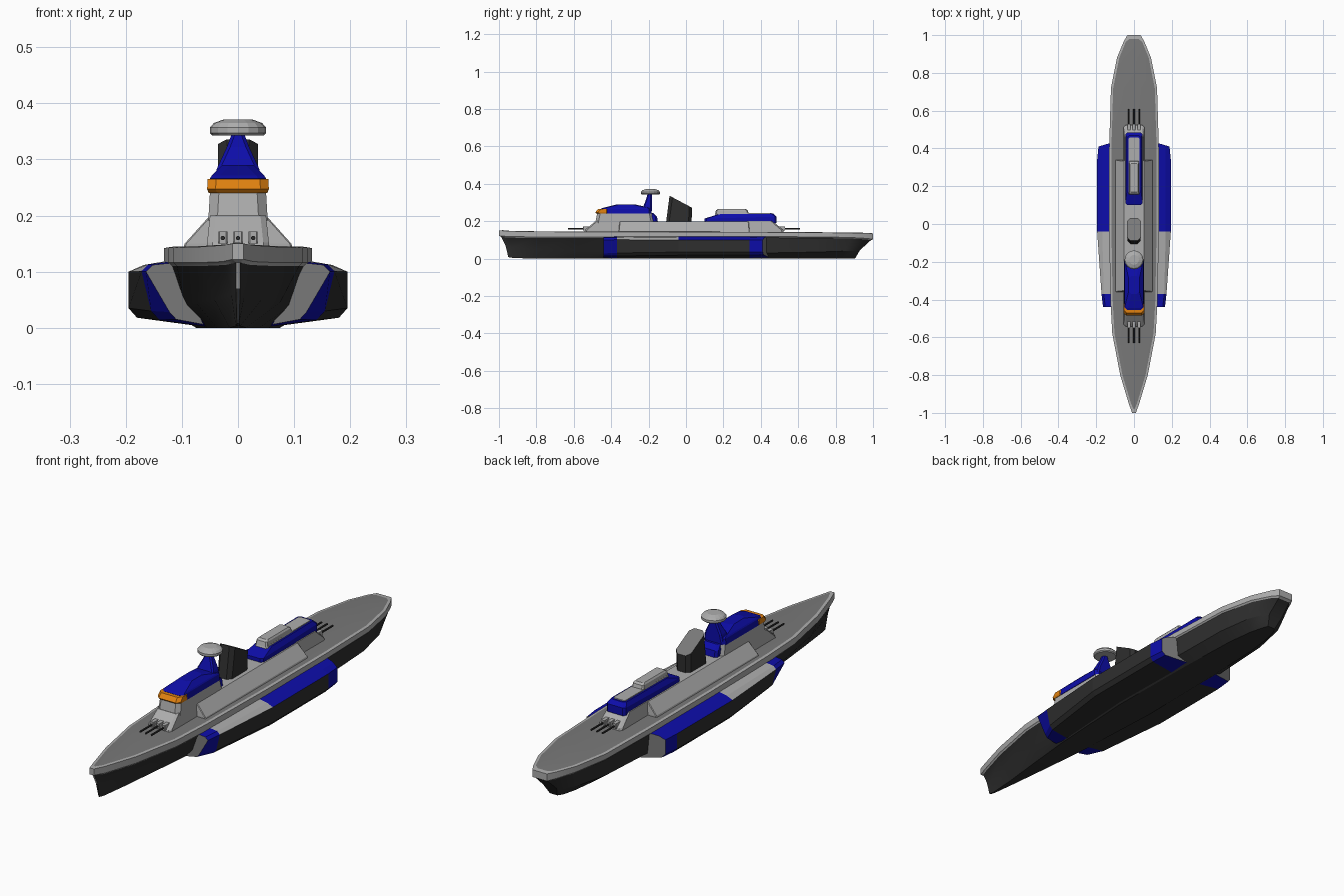
import bpy, bmesh, math
from mathutils import Vector


def material(name, rgb):
    m = bpy.data.materials.new(name)
    m.diffuse_color = (*rgb, 1)
    return m


LIGHT = material("light_grey", (0.42, 0.42, 0.42))
DECK = material("deck_grey", (0.19, 0.19, 0.19))
DARK = material("hull_black", (0.028, 0.028, 0.028))
BLUE = material("trim_blue", (0.004, 0.004, 0.40))
ORANGE = material("window_orange", (0.75, 0.22, 0.005))
MATS = [LIGHT, DECK, DARK, BLUE, ORANGE]
L, K, D, B, O = range(5)


def finish(name, bm, mats=MATS):
    bmesh.ops.recalc_face_normals(bm, faces=bm.faces)
    me = bpy.data.meshes.new(name)
    bm.to_mesh(me)
    bm.free()
    for m in mats:
        me.materials.append(m)
    ob = bpy.data.objects.new(name, me)
    bpy.context.collection.objects.link(ob)
    return ob


def skin(bm, rings, rule):
    """Join equal rings of points; rule(segment, strip) gives the colour."""
    vs = [[bm.verts.new(p) for p in r] for r in rings]
    n = len(vs[0])
    for i in range(len(vs) - 1):
        for j in range(n):
            k = (j + 1) % n
            f = bm.faces.new((vs[i][j], vs[i][k], vs[i + 1][k], vs[i + 1][j]))
            f.material_index = rule(i, j)
    return vs


def tower(name, rings, colour, cut=0.012, inset=None):
    """Stack of chamfered rectangles: (z or (z_front, z_back), y0, y1, half width)."""
    bm = bmesh.new()
    out = []
    for z, y0, y1, w in rings:
        za, zb = z if isinstance(z, tuple) else (z, z)
        half = [(w - cut, y0), (w, y0 + cut), (w, y1 - cut), (w - cut, y1)]
        pts = half + [(-x, y) for x, y in reversed(half)]
        out.append([(x, y, za + (zb - za) * (y - y0) / (y1 - y0)) for x, y in pts])
    vs = skin(bm, out, lambda i, j: colour)
    for r in (vs[0], vs[-1]):
        f = bm.faces.new(r)
        f.material_index = colour
    if inset:
        bmesh.ops.inset_individual(bm, faces=[f], thickness=inset[0], depth=-0.004)
        f.material_index = inset[1]
    return finish(name, bm)


# Hull: y deck, y bilge, y keel, half widths deck / bilge / keel, z keel, bilge, rim, deck
stations = [
    (-1.0, -0.965, -0.95, 0.010, 0.004, 0.002, 0.008, 0.070, 0.122, 0.150),
    (-0.95, -0.93, -0.92, 0.028, 0.012, 0.004, 0.003, 0.060, 0.118, 0.147),
    (-0.80, -0.80, -0.80, 0.073, 0.042, 0.015, 0, 0.050, 0.116, 0.144),
    (-0.58, -0.58, -0.58, 0.115, 0.075, 0.038, 0, 0.045, 0.116, 0.143),
    (-0.40, -0.40, -0.40, 0.125, 0.095, 0.055, 0, 0.040, 0.116, 0.143),
    (0.0, 0.0, 0.0, 0.132, 0.122, 0.075, 0, 0.030, 0.118, 0.142),
    (0.42, 0.42, 0.42, 0.131, 0.118, 0.070, 0, 0.030, 0.118, 0.141),
    (0.72, 0.70, 0.70, 0.122, 0.108, 0.060, 0, 0.035, 0.116, 0.139),
    (0.88, 0.85, 0.82, 0.090, 0.080, 0.045, 0, 0.040, 0.113, 0.137),
    (0.965, 0.91, 0.88, 0.055, 0.052, 0.030, 0, 0.042, 0.108, 0.136),
    (1.0, 0.93, 0.905, 0.035, 0.032, 0.018, 0.002, 0.045, 0.104, 0.135),
]
rings = []
for n, (yd, ym, yk, w, wm, wb, zb, zm, zr, zt) in enumerate(stations):
    end = -1 if n == 0 else 1 if n == len(stations) - 1 else 0
    half = [(wb, yk, zb), (wm, ym, zm), (max(w - 0.006, 0.004), yd - 0.012 * end, zr - 0.006),
            (w, yd, zr), (w, yd, zt), (max(w - 0.012, 0.003), yd - 0.02 * end, zt + 0.002)]
    rings.append(half + [(-x, y, z) for x, y, z in reversed(half)])
STRIP = [D, D, L, L, L, K, L, L, L, D, D, D]
bm = bmesh.new()
vs = skin(bm, rings, lambda i, j: STRIP[j])
for r, cols in ((vs[0], [D, L, L, L, L]), (vs[-1], [D, D, L, L, L])):
    for j in range(5):
        f = bm.faces.new((r[j], r[j + 1], r[10 - j], r[11 - j]))
        f.material_index = cols[j]
hull = finish("hull", bm)
for p in hull.data.polygons:
    p.use_smooth = p.material_index == D
bpy.context.view_layer.objects.active = hull
hull.select_set(True)
bpy.ops.object.shade_smooth_by_angle(angle=math.radians(25))
hull.select_set(False)

# Side blisters: cross-sections from inner top round the outside to inner bottom
front = [(0.105, 0.117), (0.152, 0.112), (0.164, 0.100), (0.122, 0.028), (0.110, 0.015), (0.062, 0.006)]
second = [(0.105, 0.120), (0.160, 0.113), (0.172, 0.101), (0.155, 0.030), (0.140, 0.014), (0.055, 0.002)]
full = [(0.110, 0.122), (0.168, 0.112), (0.195, 0.100), (0.195, 0.035), (0.180, 0.018), (0.055, 0.001)]
back = [(0.110, 0.121), (0.165, 0.111), (0.188, 0.098), (0.188, 0.036), (0.174, 0.020), (0.075, 0.006)]


def blister_colour(i, j):
    if i in (0, 3):
        return B
    if j < 2:
        return L if i == 1 else B
    return D


for side, label in ((1, "right"), (-1, "left")):
    bm = bmesh.new()
    secs = [(-0.44, front), (-0.37, second), (-0.04, full), (0.34, full), (0.41, back)]
    # the ends lean back towards the hull
    rings = []
    for y, s in secs:
        lean = 0.3 if y == 0.41 else 0
        rings.append([(side * x, y + lean * (0.188 - x), z) for x, z in s])
    vs = skin(bm, rings, blister_colour)
    for r in (vs[0], vs[-1]):
        f = bm.faces.new(r)
        f.material_index = B
        bmesh.ops.inset_individual(bm, faces=[f], thickness=0.014, depth=0)
        f.material_index = K
    finish("blister_" + label, bm)

# Long sloped deckhouse
tower("deckhouse", [(0.135, -0.36, 0.34, 0.100), (0.150, -0.36, 0.34, 0.095),
                    (0.198, -0.355, 0.335, 0.052)], L, cut=0.003)

# Gun houses with three barrels each
for s, label in ((1, "front"), (-1, "rear")):
    def span(a, b):
        a, b = (a, b) if s > 0 else (-a - 0.02, -b - 0.02)
        return min(a, b), max(a, b)
    tower(label + "_gun_house", [(0.135, *span(-0.545, -0.34), 0.056),
                                 (0.152, *span(-0.54, -0.34), 0.055),
                                 (0.200, *span(-0.485, -0.34), 0.050)], L, cut=0.01)
    for k, x in enumerate((-0.027, 0, 0.027)):
        y0, y1 = span(-0.55, -0.50)
        ob = tower(f"{label}_gun_mount_{k}", [(0.150, y0, y1, 0.008), (0.172, y0, y1, 0.008)], L, cut=0.002)
        ob.location.x = x
        y0, y1 = span(-0.63, -0.53)
        bm = bmesh.new()
        bmesh.ops.create_cone(bm, cap_ends=True, segments=8, radius1=0.004, radius2=0.004, depth=y1 - y0)
        ob = finish(f"{label}_barrel_{k}", bm, [DARK])
        ob.rotation_euler.x = math.pi / 2
        ob.location = (x, (y0 + y1) / 2, 0.160)

# Bridge: grey block, orange window band, blue roof
tower("bridge_block", [(0.190, -0.485, -0.17, 0.053), (0.242, -0.475, -0.18, 0.050)], L, cut=0.016)
tower("bridge_windows", [(0.240, -0.478, -0.41, 0.052), (0.247, -0.485, -0.41, 0.055),
                         (0.265, -0.470, -0.41, 0.054)], O, cut=0.015)
tower("bridge_roof", [(0.240, -0.435, -0.185, 0.0525), (0.266, -0.455, -0.185, 0.050),
                      (0.271, -0.445, -0.19, 0.047), (0.290, -0.37, -0.275, 0.028)], B, cut=0.014)
tower("bridge_rear", [(0.195, -0.25, -0.150, 0.040), (0.225, -0.25, -0.155, 0.040),
                      (0.245, -0.25, -0.175, 0.036)], B, cut=0.01)

# Mast and radar dish
tower("mast", [(0.255, -0.240, -0.183, 0.044), (0.283, -0.226, -0.183, 0.038),
               (0.322, -0.212, -0.183, 0.020), (0.346, -0.206, -0.183, 0.011)], B, cut=0.006)
bm = bmesh.new()
rings = [[(r * math.cos(a * math.pi / 8), -0.19 + r * math.sin(a * math.pi / 8), z) for a in range(16)]
         for r, z in ((0.046, 0.343), (0.050, 0.347), (0.050, 0.357), (0.043, 0.365), (0.026, 0.371))]
vs = skin(bm, rings, lambda i, j: 0)
bm.faces.new(vs[0])
bm.faces.new(vs[-1])
finish("radar_dish", bm, [LIGHT])

# Funnel with slanted opening
tower("funnel", [(0.190, -0.107, 0.030, 0.034), ((0.336, 0.272), -0.088, 0.032, 0.036)], D,
      cut=0.016, inset=(0.010, K))

# Aft house: blue body, grey roof panel and raised block
tower("aft_house", [(0.190, 0.10, 0.485, 0.046), ((0.214, 0.224), 0.10, 0.485, 0.046),
                    ((0.237, 0.240), 0.17, 0.468, 0.036)], B, cut=0.010)
tower("aft_roof_panel", [(0.232, 0.155, 0.462, 0.030), (0.243, 0.16, 0.458, 0.028)], L, cut=0.006)
tower("aft_roof_block", [(0.240, 0.155, 0.335, 0.028), (0.258, 0.16, 0.33, 0.026),
                         (0.265, 0.17, 0.32, 0.021)], L, cut=0.006)
